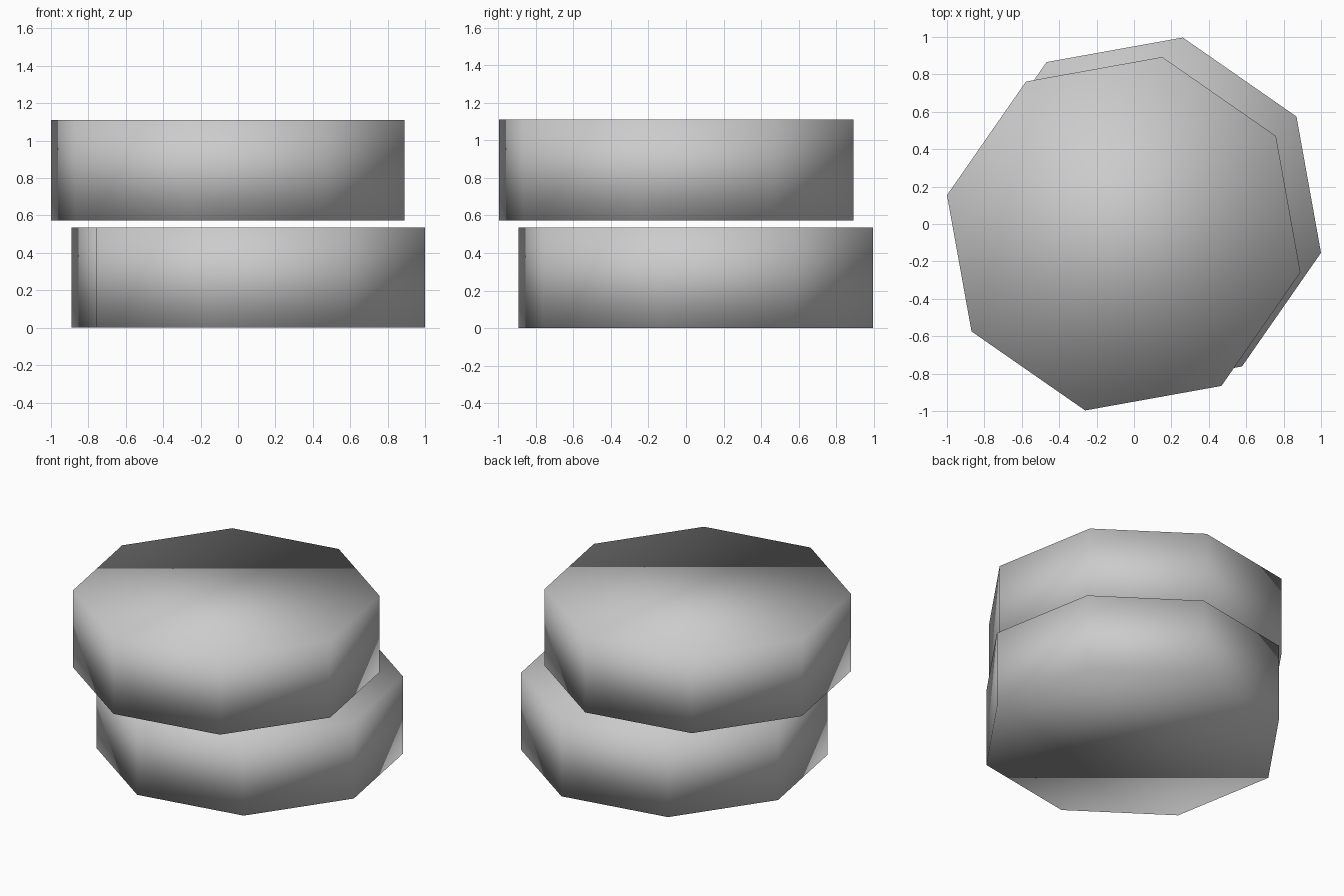
import bpy
from math import radians

cube = bpy.data.objects.get("Cube")
if cube:
    bpy.data.objects.remove(cube, do_unlink=True)

# Single plain grey for both slabs
grey = bpy.data.materials.new("plain grey")
grey.use_nodes = True
colour = (0.6, 0.6, 0.6, 1)
grey.diffuse_color = colour
grey.node_tree.nodes["Principled BSDF"].inputs["Base Color"].default_value = colour

RADIUS, HEIGHT, TURN = 0.967, 0.536, radians(-12.3)


def slab(name, x, y, bottom):
    """Eight-sided slab, smooth shaded across every edge."""
    bpy.ops.mesh.primitive_cylinder_add(
        vertices=8, radius=RADIUS, depth=HEIGHT,
        location=(x, y, bottom + HEIGHT / 2), rotation=(0, 0, TURN))
    obj = bpy.context.object
    obj.name = name
    obj.data.materials.append(grey)
    bpy.ops.object.shade_smooth()


# Two stacked slabs, offset diagonally with a thin gap between them
slab("lower_slab", 0.055, 0.052, 0)
slab("upper_slab", -0.055, -0.052, 0.574)
